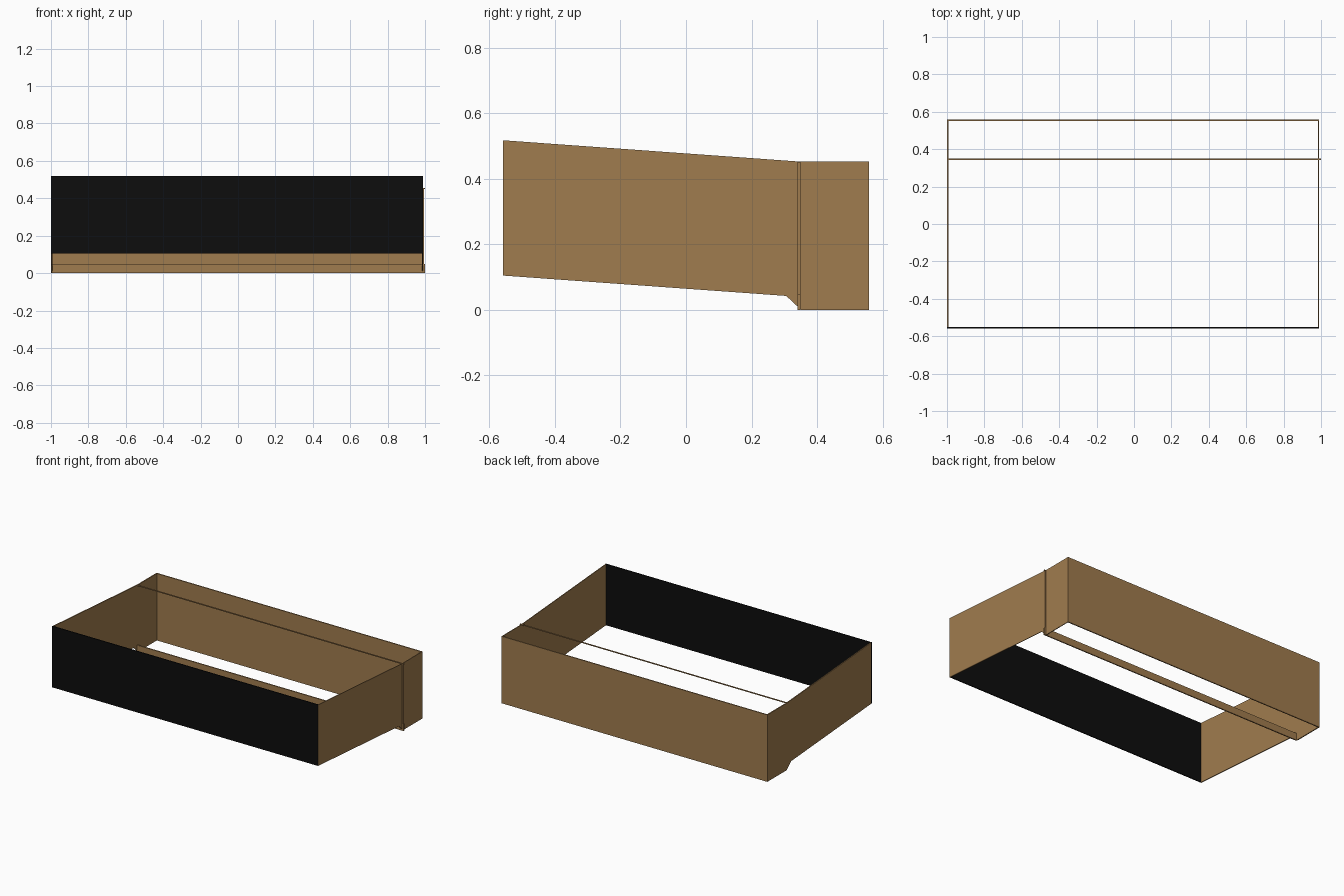
import bpy, bmesh

if "Cube" in bpy.data.objects:
    bpy.data.objects.remove(bpy.data.objects["Cube"])


def material(name, rgb):
    m = bpy.data.materials.new(name)
    m.diffuse_color = (*rgb, 1)
    m.use_nodes = True
    m.node_tree.nodes["Principled BSDF"].inputs["Base Color"].default_value = m.diffuse_color
    return m


WOOD = material("brown wood", (0.352, 0.202, 0.077))
BLACK = material("black front", (0.004, 0.004, 0.004))


def finish(name, bm, mat):
    bmesh.ops.recalc_face_normals(bm, faces=bm.faces)
    me = bpy.data.meshes.new(name)
    bm.to_mesh(me)
    bm.free()
    me.materials.append(mat)
    ob = bpy.data.objects.new(name, me)
    bpy.context.collection.objects.link(ob)
    return ob


def box(name, x, y, z, mat):
    bm = bmesh.new()
    bmesh.ops.create_cube(bm, size=1)
    for v in bm.verts:
        v.co = [r[0] if c < 0 else r[1] for c, r in zip(v.co, (x, y, z))]
    return finish(name, bm, mat)


def side(name, x0, x1, profile):
    bm = bmesh.new()
    f = bm.faces.new([bm.verts.new((x0, y, z)) for y, z in profile])
    ext = bmesh.ops.extrude_face_region(bm, geom=[f], use_keep_orig=True)
    verts = [g for g in ext["geom"] if isinstance(g, bmesh.types.BMVert)]
    bmesh.ops.translate(bm, verts=verts, vec=(x1 - x0, 0, 0))
    return finish(name, bm, WOOD)


# side panels: sloping top and bottom, deeper block at the back
PROFILE = [(-0.558, 0.518), (0.348, 0.453), (0.558, 0.453), (0.558, 0.0),
           (0.352, 0.0), (0.306, 0.043), (-0.558, 0.105)]
side("left_panel", -1.0, -0.993, PROFILE)
side("right_panel", 0.985, 0.99, PROFILE)

# front and back panels
box("front_panel", (-1.0, 0.99), (-0.5585, -0.551), (0.105, 0.518), BLACK)
box("back_panel", (-1.0, 0.99), (0.551, 0.5585), (0.0, 0.453), WOOD)

# thin cross frame with a deeper bottom rail
Y = (0.341, 0.349)
box("bottom_rail", (-0.995, 1.0), Y, (0.0, 0.048), WOOD)
box("top_rail", (-0.995, 1.0), Y, (0.449, 0.454), WOOD)
box("right_frame_edge", (0.99, 0.995), Y, (0.048, 0.449), WOOD)
